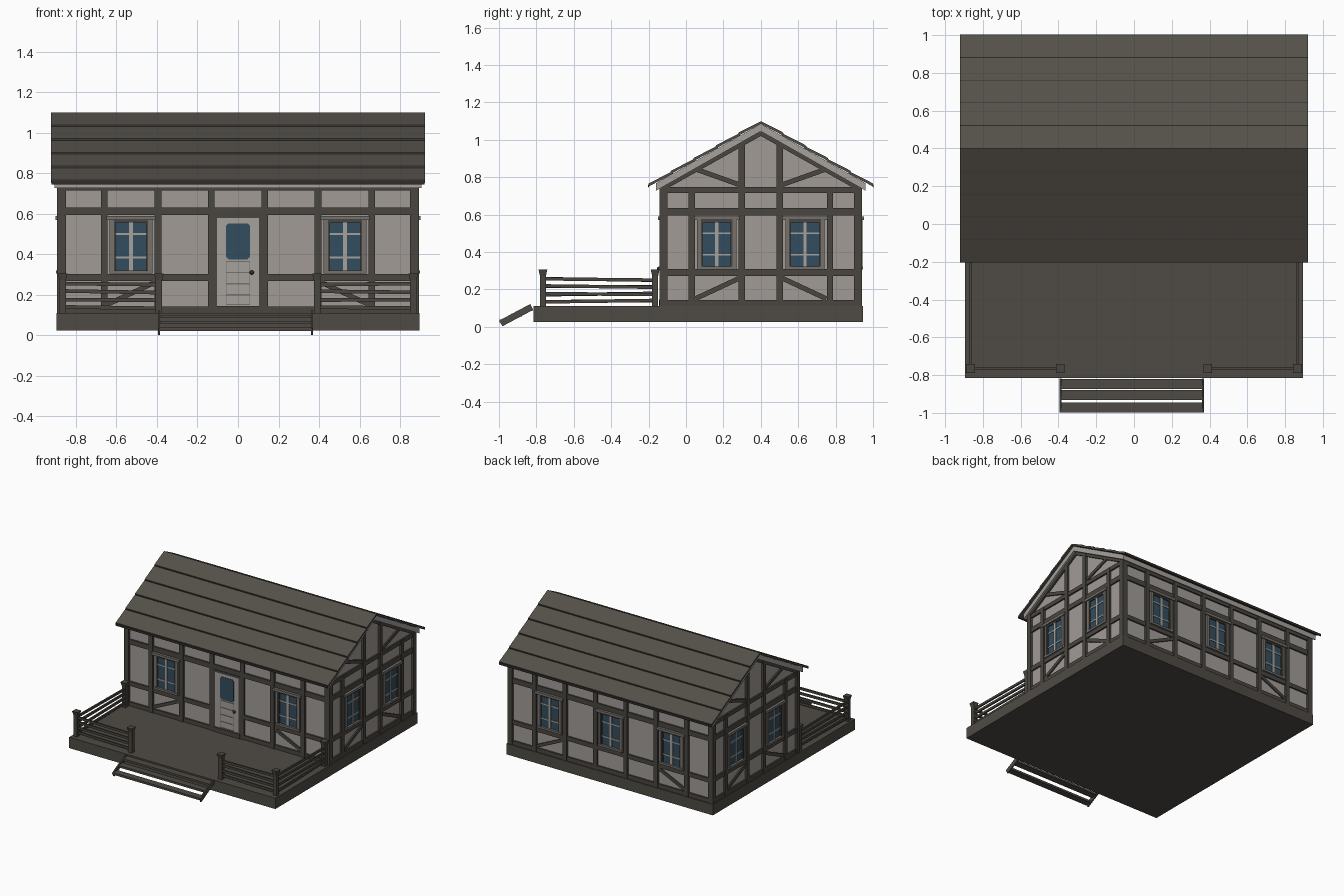
import bpy, bmesh, math, random
from mathutils import Matrix, Vector

random.seed(4)
old = bpy.data.objects.get("Cube")
if old:
    bpy.data.objects.remove(old, do_unlink=True)


def material(name, rgb):
    m = bpy.data.materials.new(name)
    m.use_nodes = True
    m.diffuse_color = (*rgb, 1)
    bsdf = m.node_tree.nodes["Principled BSDF"]
    bsdf.inputs["Base Color"].default_value = (*rgb, 1)
    bsdf.inputs["Roughness"].default_value = 0.8
    return m


PLASTER = material("grey plaster", (0.36, 0.33, 0.31))
TIMBER = material("dark timber", (0.068, 0.062, 0.052))
DECK = material("deck wood", (0.078, 0.070, 0.058))
ROOF = material("roof boards", (0.088, 0.078, 0.066))
TRIM = material("window trim", (0.18, 0.165, 0.15))
PALE = material("pale paint", (0.38, 0.355, 0.335))
GLASS = material("blue glass", (0.032, 0.075, 0.112))
METAL = material("dark metal", (0.03, 0.027, 0.025))

parts = {}


def part(name, mat):
    return parts.setdefault(name, (bmesh.new(), mat))[0]


def prism(name, mat, frame, pts, d0, d1):
    """Extrude a flat outline (u, z) from depth d0 to d1 in a wall frame."""
    bm = part(name, mat)
    a = [bm.verts.new(frame(u, z, d0)) for u, z in pts]
    b = [bm.verts.new(frame(u, z, d1)) for u, z in pts]
    bm.faces.new(a)
    bm.faces.new(b[::-1])
    for i in range(len(a)):
        j = (i + 1) % len(a)
        bm.faces.new((a[j], a[i], b[i], b[j]))


def rect(name, mat, frame, u0, u1, z0, z1, d0, d1):
    prism(name, mat, frame, [(u0, z0), (u1, z0), (u1, z1), (u0, z1)], d0, d1)


def beam(name, mat, frame, p, q, width, d0, d1):
    p, q = Vector(p), Vector(q)
    n = (q - p).normalized()
    n = Vector((-n.y, n.x)) * width / 2
    prism(name, mat, frame, [p - n, q - n, q + n, p + n], d0, d1)


# Frames: u along the wall, z up, d outwards from the plaster
WX, Y0, Y1, MID = 0.875, -0.125, 0.925, 0.4
FRAMES = {
    "front": lambda u, z, d: (u, Y0 - d, z),
    "back": lambda u, z, d: (u, Y1 + d, z),
    "right": lambda u, z, d: (WX + d, u, z),
    "left": lambda u, z, d: (-WX - d, u, z),
}


def across(u, z, d):
    return (d, u, z)


def along(u, z, d):
    return (u, d, z)


def roof_z(a, top=1.085):
    return top - 0.567 * a


# Base and plaster body
rect("deck_base", DECK, across, -0.815, 0.945, 0.025, 0.11, -0.895, 0.895)
prism("plaster_walls", PLASTER, across,
      [(Y0, 0.105), (Y1, 0.105), (Y1, 0.755), (MID, 1.055), (Y0, 0.755)], -WX, WX)


def window(side, u):
    f = FRAMES[side]
    z0, z1, w = 0.305, 0.57, 0.105
    name = side + "_window"
    rect(name + "_glass", GLASS, f, u - 0.09, u + 0.09, z0, z1, 0, 0.005)
    # outer casing with lintel and sill
    for s in (-1, 1):
        e = sorted((u + s * w, u + s * (w - 0.02)))
        rect(name + "_casing", TRIM, f, *e, z0, z1, 0, 0.018)
        e = sorted((u + s * 0.086, u + s * 0.074))
        rect(name + "_edge", TIMBER, f, *e, z0, z1, 0, 0.014)
    rect(name + "_lintel", TRIM, f, u - 0.122, u + 0.122, z1, z1 + 0.02, 0, 0.026)
    rect(name + "_casing", TRIM, f, u - w, u + w, z0, z0 + 0.016, 0, 0.022)
    rect(name + "_edge", TIMBER, f, u - 0.085, u + 0.085, z1 - 0.012, z1, 0, 0.014)
    # glazing bars
    rect(name + "_bars", PALE, f, u - 0.009, u + 0.009, z0 + 0.016, z1 - 0.012, 0, 0.012)
    for z in (0.385, 0.5):
        rect(name + "_bars", PALE, f, u - 0.074, u + 0.074, z - 0.005, z + 0.005, 0, 0.01)


# Long walls: posts, rails, braces and windows
for side in ("front", "back"):
    f, name = FRAMES[side], side + "_timber_frame"
    for s in (-1, 1):
        for u in (0.132, 0.395, 0.66):
            rect(name, TIMBER, f, s * u - 0.017, s * u + 0.017, 0.11, 0.74, 0, 0.016)
        beam(name, TIMBER, f, (s * 0.41, 0.262), (s * 0.65, 0.15), 0.024, 0, 0.01)
        window(side, s * 0.528)
    for z0, z1 in ((0.715, 0.745), (0.593, 0.632)):
        rect(name, TIMBER, f, -WX, WX, z0, z1, 0, 0.012)
    spans = [(-WX, -0.132), (0.132, WX)] if side == "front" else [(-WX, WX)]
    for a, b in spans:
        for z0, z1 in ((0.268, 0.302), (0.11, 0.142)):
            rect(name, TIMBER, f, a, b, z0, z1, 0, 0.012)
window("back", 0)

# Gable walls
for side in ("left", "right"):
    f, name = FRAMES[side], side + "_timber_frame"
    for z0, z1 in ((0.715, 0.747), (0.595, 0.634), (0.272, 0.308), (0.11, 0.143)):
        rect(name, TIMBER, f, Y0, Y1, z0, z1, 0, 0.012)
    for s in (-1, 1):
        for a, top in ((0.102, 0.995), (0.37, 0.74)):
            rect(name, TIMBER, f, MID + s * a - 0.017, MID + s * a + 0.017, 0.11, top, 0, 0.016)
        beam(name, TIMBER, f, (MID + s * 0.53, 0.738), (MID, 1.035), 0.026, 0, 0.014)
        beam(name, TIMBER, f, (MID + s * 0.34, 0.84), (MID + s * 0.11, 0.758), 0.026, 0, 0.01)
        beam(name, TIMBER, f, (MID + s * 0.35, 0.15), (MID + s * 0.11, 0.262), 0.026, 0, 0.01)
        window(side, MID + s * 0.236)

# Corner posts
for sx in (-1, 1):
    for y in (-0.12, 0.92):
        x0, x1 = sorted((sx * 0.85, sx * 0.892))
        rect("corner_posts", TIMBER, across, y - 0.021, y + 0.021, 0.11, 0.75, x0, x1)

# Door
f = FRAMES["front"]
for s in (-1, 1):
    a, b = sorted((s * 0.116, s * 0.103))
    rect("door_frame", TIMBER, f, a, b, 0.11, 0.593, 0, 0.016)
rect("door_frame", TIMBER, f, -0.116, 0.116, 0.578, 0.595, 0, 0.016)
rect("door_step", TIMBER, f, -0.116, 0.116, 0.11, 0.146, 0, 0.02)
rect("door_panel", PALE, f, -0.103, 0.103, 0.146, 0.578, 0, 0.01)
w, c = 0.058, 0.012
prism("door_glass", GLASS, f,
      [(-w + c, 0.375), (w - c, 0.375), (w, 0.375 + c), (w, 0.553 - c),
       (w - c, 0.553), (-w + c, 0.553), (-w, 0.553 - c), (-w, 0.375 + c)], 0.01, 0.013)
for z in (0.152, 0.2, 0.255, 0.31, 0.365):
    rect("door_grooves", TRIM, f, -w, w, z - 0.003, z + 0.003, 0.01, 0.012)
for s in (-1, 1):
    rect("door_grooves", TRIM, f, s * w - 0.002, s * w + 0.002, 0.152, 0.365, 0.01, 0.012)
bmesh.ops.create_uvsphere(part("door_knob", METAL), u_segments=12, v_segments=8, radius=0.011,
                          matrix=Matrix.Translation(f(0.068, 0.31, 0.02)))

# Roof: pale slab below, overlapping boards above
a = 0.56
prism("roof_slab", PALE, across,
      [(MID - a, roof_z(a)), (MID, 1.085), (MID + a, roof_z(a)),
       (MID + a, roof_z(a, 1.045)), (MID, 1.045), (MID - a, roof_z(a, 1.045))], -0.905, 0.905)
rows, step = 5, 0.12
for s in (-1, 1):
    for i in range(rows):
        a0, a1 = max(0, i * step - 0.01), (i + 1) * step - 0.003
        prism("roof_boards", ROOF, across,
              [(MID + s * a0, roof_z(a0)), (MID + s * a1, roof_z(a1, 1.09)),
               (MID + s * (a1 + 0.003), roof_z(a1, 1.105)), (MID + s * a0, roof_z(a0, 1.099))],
              -0.922, 0.922)
        # dark shadow edge of each board
        prism("board_edges", METAL, across,
              [(MID + s * a1, roof_z(a1, 1.086)), (MID + s * (a1 + 0.006), roof_z(a1, 1.083)),
               (MID + s * (a1 + 0.006), roof_z(a1, 1.1)), (MID + s * a1, roof_z(a1, 1.1))],
              -0.921, 0.921)


# Porch railing
def rail_post(x, y):
    rect("railing_posts", TIMBER, across, y - 0.016, y + 0.016, 0.11, 0.275, x - 0.016, x + 0.016)
    bmesh.ops.create_cone(part("railing_caps", TIMBER), cap_ends=True, segments=4,
                          radius1=0.022, radius2=0.033, depth=0.035,
                          matrix=Matrix.Translation((x, y, 0.288)) @ Matrix.Rotation(math.pi / 4, 4, "Z"))


def rails(frame, u0, u1, d):
    for z in (0.253, 0.215, 0.175, 0.137):
        tilt = random.uniform(-0.005, 0.005)
        beam("railing_boards", TIMBER, frame, (u0, z - tilt), (u1, z + tilt), 0.018, d - 0.006, d + 0.006)


PY = -0.765
for s in (-1, 1):
    for x, y in ((0.865, PY), (0.39, PY), (0.865, -0.165)):
        rail_post(s * x, y)
    rails(along, *sorted((s * 0.39, s * 0.865)), PY)
    rails(across, PY, -0.165, s * 0.865)

# Front steps: sloping stringers and three treads
for x in (-0.39, 0.365):
    beam("step_stringers", DECK, across, (-0.99, 0.018), (-0.825, 0.106), 0.035, x - 0.005, x + 0.005)
for y, z in ((-0.847, 0.093), (-0.905, 0.063), (-0.971, 0.03)):
    rect("step_treads", DECK, across, y - 0.027, y + 0.027, z - 0.008, z + 0.008, -0.388, 0.363)

# Turn the gathered geometry into objects
for name, (bm, mat) in parts.items():
    bmesh.ops.recalc_face_normals(bm, faces=bm.faces)
    for face in bm.faces:
        face.smooth = name == "door_knob"
    mesh = bpy.data.meshes.new(name)
    bm.to_mesh(mesh)
    bm.free()
    mesh.materials.append(mat)
    bpy.context.collection.objects.link(bpy.data.objects.new(name, mesh))
